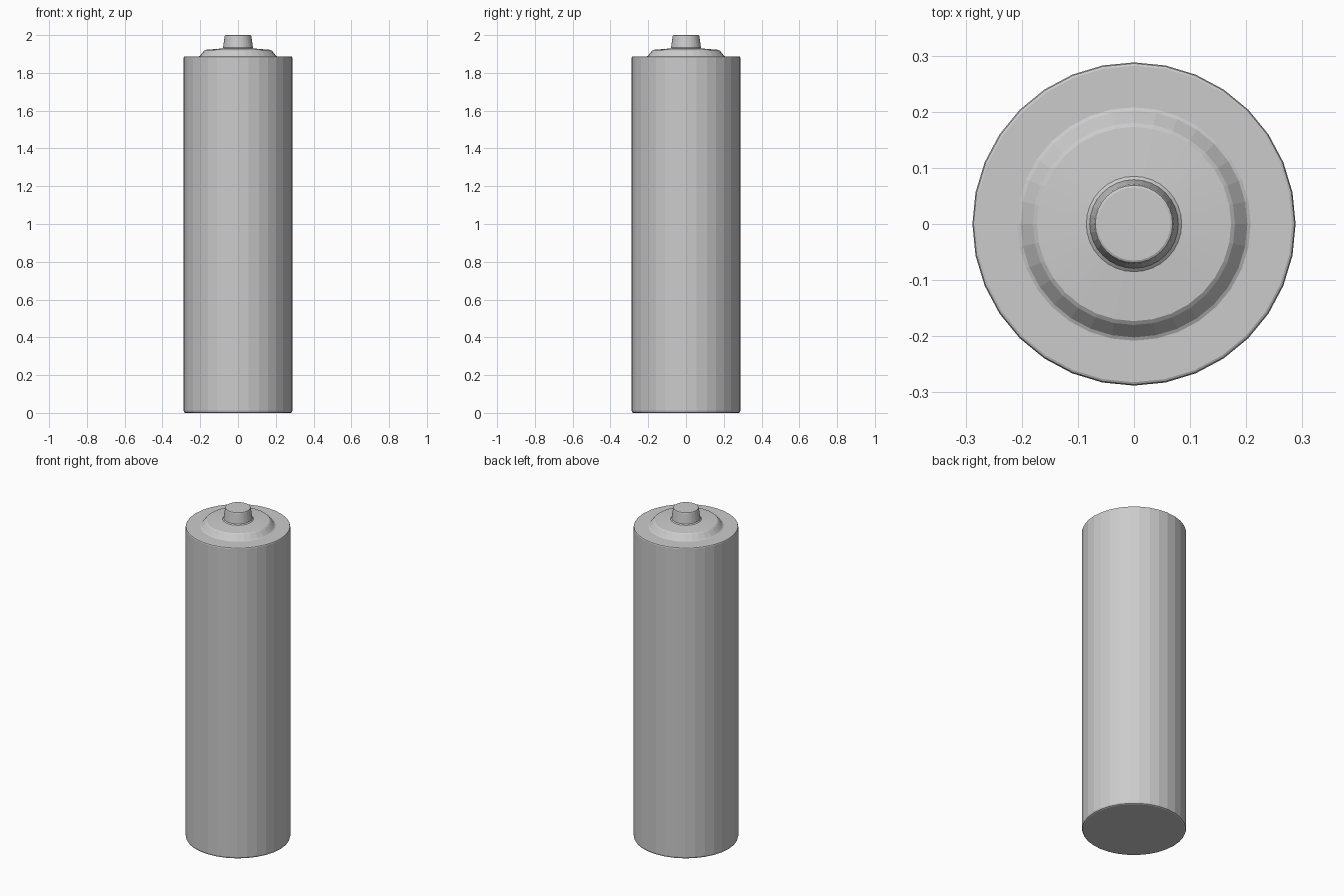
import bpy
import bmesh
import math

if "Cube" in bpy.data.objects:
    bpy.data.objects.remove(bpy.data.objects["Cube"])

SIDES = 32


def lathe(name, profile, smooth_angle=None):
    """Revolve (radius, z) points, bottom to top, and cap both ends."""
    bm = bmesh.new()
    rings = []
    for r, z in profile:
        rings.append([bm.verts.new((r * math.cos(2 * math.pi * i / SIDES),
                                    r * math.sin(2 * math.pi * i / SIDES), z))
                      for i in range(SIDES)])
    for a, b in zip(rings, rings[1:]):
        for i in range(SIDES):
            j = (i + 1) % SIDES
            bm.faces.new((a[i], a[j], b[j], b[i]))
    bm.faces.new(rings[0][::-1])
    bm.faces.new(rings[-1])
    mesh = bpy.data.meshes.new(name)
    bm.to_mesh(mesh)
    bm.free()
    obj = bpy.data.objects.new(name, mesh)
    bpy.context.collection.objects.link(obj)
    if smooth_angle:
        bpy.ops.object.select_all(action='DESELECT')
        obj.select_set(True)
        bpy.context.view_layer.objects.active = obj
        bpy.ops.object.shade_smooth_by_angle(angle=math.radians(smooth_angle))
    return obj


# Whole battery shell: can with softened rims, raised shoulder, terminal nub
lathe("battery_shell", [
    # can
    (0.279, 0.0), (0.285, 0.003), (0.288, 0.012),
    (0.288, 1.880), (0.286, 1.885), (0.282, 1.887),
    # stepped shoulder
    (0.208, 1.887), (0.202, 1.890), (0.180, 1.917), (0.173, 1.922),
    # dish rising to the terminal
    (0.085, 1.929), (0.079, 1.934),
    # positive terminal
    (0.071, 1.992), (0.069, 1.998), (0.065, 2.0),
])
